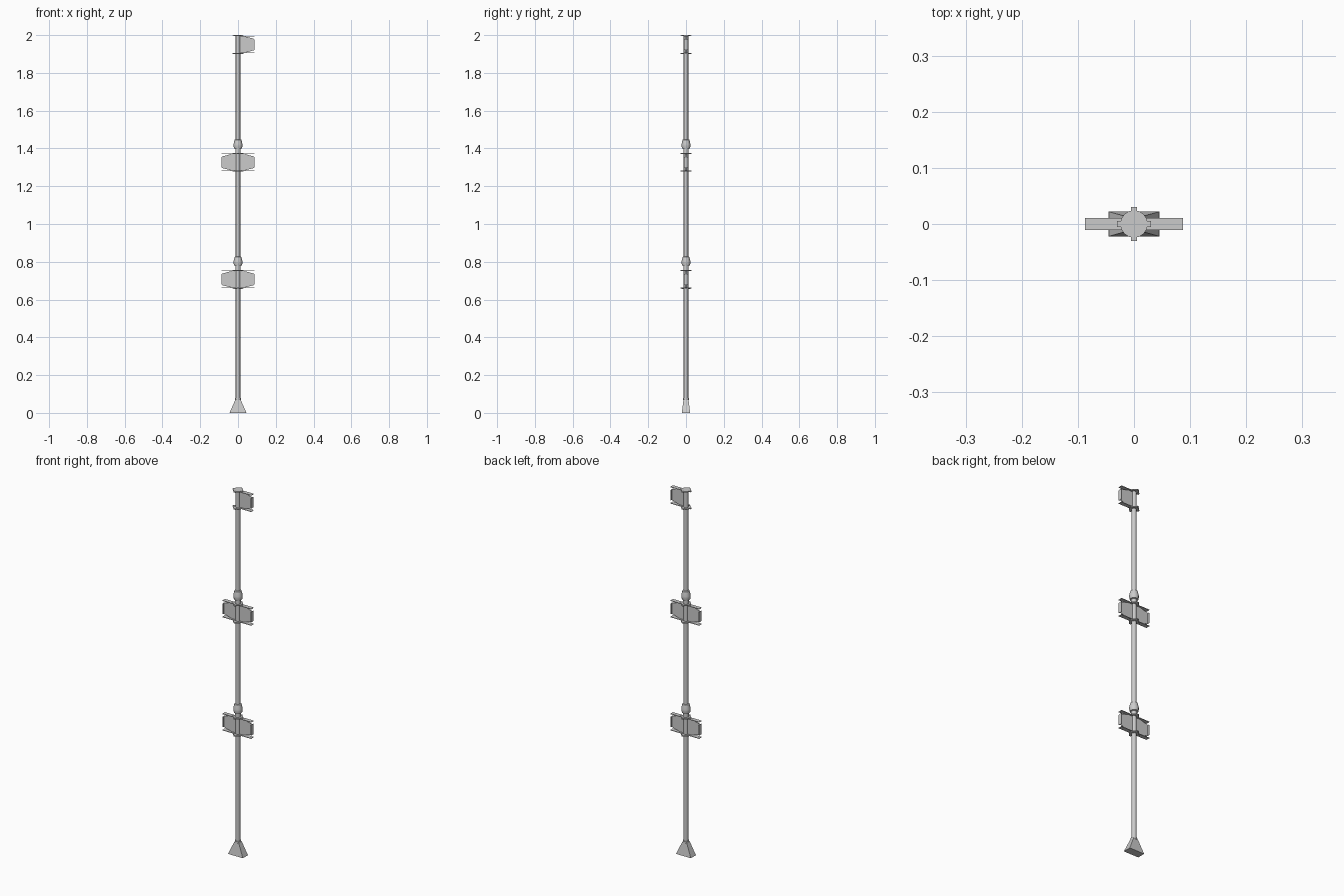
import bpy, bmesh, math
from mathutils import Matrix

if "Cube" in bpy.data.objects:
    bpy.data.objects.remove(bpy.data.objects["Cube"])


def finish(name, bm):
    bmesh.ops.recalc_face_normals(bm, faces=bm.faces)
    me = bpy.data.meshes.new(name)
    bm.to_mesh(me)
    bm.free()
    ob = bpy.data.objects.new(name, me)
    bpy.context.collection.objects.link(ob)
    return ob


def lathe(name, profile, n=12, smooth=False):
    """Closed solid of revolution from (radius, z) points, bottom to top."""
    bm = bmesh.new()
    rings = [[bm.verts.new((r * math.cos(2 * math.pi * i / n),
                            r * math.sin(2 * math.pi * i / n), z)) for i in range(n)]
             for r, z in profile]
    for a, b in zip(rings, rings[1:]):
        for i in range(n):
            j = (i + 1) % n
            bm.faces.new((a[i], a[j], b[j], b[i]))
    bm.faces.new(rings[0])
    bm.faces.new(rings[-1])
    if smooth:
        for f in bm.faces:
            f.smooth = len(f.verts) == 4
    ob = finish(name, bm)
    if smooth:
        ob.data.set_sharp_from_angle(angle=math.radians(35))
    return ob


def box(name, x, y, z):
    bm = bmesh.new()
    size = [b - a for a, b in (x, y, z)]
    mid = [(a + b) / 2 for a, b in (x, y, z)]
    bmesh.ops.create_cube(bm, size=1, matrix=Matrix.Translation(mid) @ Matrix.Diagonal((*size, 1)))
    return finish(name, bm)


def web(name, side, z0, z1):
    """Tapered upright plate reaching out from the pole."""
    pts = [(0.008, z0), (0.025, z0), (0.086, z0 + 0.016),
           (0.086, z1 - 0.016), (0.025, z1), (0.008, z1)]
    bm = bmesh.new()
    f = bm.faces.new([bm.verts.new((side * x, -0.0015, z)) for x, z in pts])
    ext = bmesh.ops.extrude_face_region(bm, geom=[f])["geom"]
    bmesh.ops.translate(bm, vec=(0, 0.003, 0),
                        verts=[v for v in ext if isinstance(v, bmesh.types.BMVert)])
    return finish(name, bm)


def bracket(tag, z0, z1, sides):
    for label, z in (("lower", z0), ("upper", z1)):
        d = 1 if label == "lower" else -1
        # round collar disc with four small tabs
        lathe(f"{tag}_{label}_disc", sorted([(0.0245, z), (0.0245, z + d * 0.005)], key=lambda p: p[1]), 16)
        za, zb = sorted((z + d * 0.001, z + d * 0.006))
        for k in range(4):
            tab = box(f"{tag}_{label}_tab_{k}", (0.012, 0.030), (-0.005, 0.005), (za, zb))
            tab.rotation_euler.z = k * math.pi / 2
        # horizontal flanges
        for s in sides:
            xs = sorted((s * 0.012, s * 0.087))
            za2, zb2 = sorted((z + d * 0.004, z + d * 0.007))
            box(f"{tag}_{label}_flange", xs, (-0.011, 0.011), (za2, zb2))
    for s in sides:
        web(f"{tag}_web", s, z0 + 0.004, z1 - 0.004)
        box(f"{tag}_end_plate", sorted((s * 0.084, s * 0.087)), (-0.011, 0.011),
            (z0 + 0.022, z1 - 0.022))


# main pole
lathe("pole", [(0.012, 0.06), (0.012, 1.998)], 12, True)

# tapered foot
bm = bmesh.new()
lo, hi = [[bm.verts.new((sx * w, sy * d, z)) for sx, sy in ((-1, -1), (1, -1), (1, 1), (-1, 1))]
          for w, d, z in ((0.045, 0.022, 0), (0.013, 0.013, 0.072))]
bm.faces.new(lo)
bm.faces.new(hi)
for i in range(4):
    j = (i + 1) % 4
    bm.faces.new((lo[i], lo[j], hi[j], hi[i]))
finish("foot", bm)
lathe("foot_collar", [(0.016, 0.069), (0.016, 0.078)], 12)

# bracket sets
bracket("low_bracket", 0.657, 0.757, (-1, 1))
bracket("middle_bracket", 1.277, 1.377, (-1, 1))
bracket("top_bracket", 1.9, 2.0, (1,))

# bulged couplings above the two double brackets
for name, z in (("low_coupling", 0.757), ("middle_coupling", 1.377)):
    lathe(name, [(0.014, z), (0.014, z + 0.022), (0.021, z + 0.024), (0.0235, z + 0.036),
                 (0.0235, z + 0.046), (0.018, z + 0.069), (0.012, z + 0.071)], 12, True)
